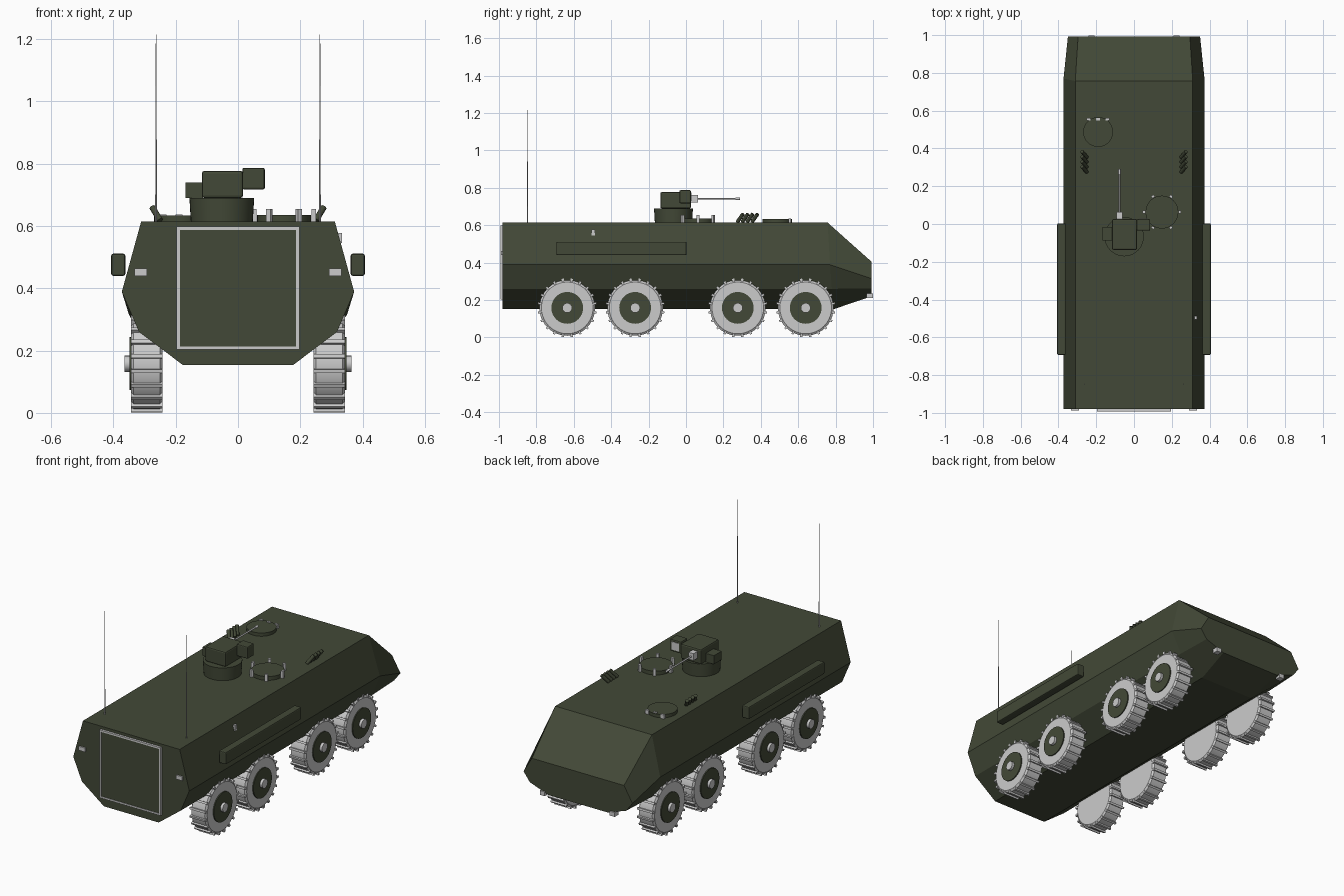
import bpy, bmesh
from math import sin, cos, pi, radians
from mathutils import Vector, Matrix

if "Cube" in bpy.data.objects:
    bpy.data.objects.remove(bpy.data.objects["Cube"])

green = bpy.data.materials.new("olive_paint")
green.diffuse_color = (0.055, 0.066, 0.038, 1)
green.use_nodes = True
green.node_tree.nodes["Principled BSDF"].inputs["Base Color"].default_value = green.diffuse_color


def finish(name, bm, mat=None, smooth=False):
    bmesh.ops.recalc_face_normals(bm, faces=bm.faces[:])
    me = bpy.data.meshes.new(name)
    bm.to_mesh(me)
    bm.free()
    ob = bpy.data.objects.new(name, me)
    bpy.context.collection.objects.link(ob)
    if mat:
        me.materials.append(mat)
    if smooth:
        bpy.context.view_layer.objects.active = ob
        bpy.ops.object.select_all(action='DESELECT')
        ob.select_set(True)
        bpy.ops.object.shade_smooth_by_angle(angle=radians(35))
    return ob


def add_box(bm, lo, hi, rot=None):
    lo, hi = Vector(lo), Vector(hi)
    m = Matrix.Translation((lo + hi) / 2) @ Matrix.Diagonal((*(hi - lo), 1))
    bmesh.ops.create_cube(bm, size=1, matrix=(rot @ m) if rot else m)


def box(name, lo, hi, mat=None, bevel=0):
    bm = bmesh.new()
    add_box(bm, lo, hi)
    ob = finish(name, bm, mat)
    if bevel:
        mod = ob.modifiers.new("bevel", 'BEVEL')
        mod.width, mod.segments = bevel, 2
    return ob


def rod(name, a, b, r1, r2=None, mat=None, seg=32):
    a, b = Vector(a), Vector(b)
    d = b - a
    m = Matrix.Translation((a + b) / 2) @ d.to_track_quat('Z', 'Y').to_matrix().to_4x4()
    bm = bmesh.new()
    bmesh.ops.create_cone(bm, cap_ends=True, segments=seg, radius1=r1,
                          radius2=r1 if r2 is None else r2, depth=d.length, matrix=m)
    return finish(name, bm, mat, True)


# Hull: three eight-sided sections, listed as half profiles (x, y, z) from top to bottom
sections = [
    [(0.311, -0.98, 0.614), (0.373, -0.98, 0.389), (0.318, -0.98, 0.26), (0.176, -0.98, 0.153)],
    [(0.311, 0.757, 0.614), (0.373, 0.77, 0.389), (0.318, 0.78, 0.26), (0.176, 0.795, 0.153)],
    [(0.296, 0.992, 0.405), (0.35, 0.992, 0.315), (0.31, 0.992, 0.262), (0.19, 0.992, 0.22)],
]
bm = bmesh.new()
rings = []
for half in sections:
    pts = half + [(-x, y, z) for x, y, z in reversed(half)]
    rings.append([bm.verts.new(p) for p in pts])
for a, b in zip(rings, rings[1:]):
    for i in range(8):
        j = (i + 1) % 8
        bm.faces.new((a[i], a[j], b[j], b[i]))
bm.faces.new(rings[0])
bm.faces.new(rings[-1])
finish("hull", bm, green)

# Ramp with grey frame
bm = bmesh.new()
for s in (-1, 1):
    add_box(bm, (s * 0.197, -0.993, 0.203), (s * 0.186, -0.975, 0.598))
add_box(bm, (-0.197, -0.993, 0.203), (0.197, -0.975, 0.213))
add_box(bm, (-0.197, -0.993, 0.588), (0.197, -0.975, 0.598))
finish("ramp_frame", bm)
box("ramp_panel", (-0.186, -0.99, 0.213), (0.186, -0.97, 0.588), green)


# Wheel: lathed tyre, lugs, disc and hub
def wheel(tag, s, y):
    cz, n = 0.158, 40
    at = lambda x, r, a: (s * x, y + r * cos(a), cz + r * sin(a))
    bm = bmesh.new()
    prof = [(0.243, 0.138), (0.251, 0.149), (0.335, 0.149), (0.343, 0.138)]
    loops = [[bm.verts.new(at(x, r, 2 * pi * i / n)) for i in range(n)] for x, r in prof]
    for a, b in zip(loops, loops[1:]):
        for i in range(n):
            j = (i + 1) % n
            bm.faces.new((a[i], a[j], b[j], b[i]))
    bm.faces.new(loops[0])
    bm.faces.new(loops[-1])
    finish("tyre_" + tag, bm, None, True)
    bm = bmesh.new()
    for i in range(20):
        rot = Matrix.Translation((s * 0.293, y, cz)) @ Matrix.Rotation(2 * pi * (i + 0.5) / 20, 4, 'X')
        add_box(bm, (-0.05, -0.006, 0.14), (0.05, 0.006, 0.158), rot)
    finish("tread_" + tag, bm)
    rod("wheel_disc_" + tag, (s * 0.3, y, cz), (s * 0.349, y, cz), 0.085, mat=green)
    rod("wheel_hub_" + tag, (s * 0.34, y, cz), (s * 0.364, y, cz), 0.026, seg=16)


for s, side in ((-1, "left"), (1, "right")):
    for i, y in enumerate((-0.635, -0.272, 0.277, 0.64)):
        wheel(f"{side}_{i + 1}", s, y)
    # Side stowage, lights, antenna
    box("side_bin_" + side, (min(s * 0.362, s * 0.407), -0.693, 0.44),
        (max(s * 0.362, s * 0.407), 0.003, 0.511), green, 0.006)
    box("tail_light_" + side, (s * 0.3125 - 0.0205, -0.988, 0.44),
        (s * 0.3125 + 0.0205, -0.97, 0.463))
    box("headlight_" + side, (s * 0.225 - 0.016, 0.965, 0.21), (s * 0.225 + 0.016, 0.999, 0.235))
    rod("antenna_" + side, (s * 0.263, -0.848, 0.61), (s * 0.263, -0.848, 1.215), 0.003, 0.001, seg=8)
    # Four smoke tubes leaning forward and outward
    for i in range(4):
        y = 0.275 + i * 0.026
        rod(f"smoke_tube_{side}_{i + 1}", (s * 0.25, y, 0.618), (s * 0.275, y + 0.03, 0.66),
            0.01, mat=green, seg=12)

# Small marker box on the right side
box("side_marker", (0.31, -0.506, 0.545), (0.334, -0.486, 0.577))

# Roof hatches with periscopes
rod("commander_hatch", (0.148, 0.063, 0.6), (0.148, 0.063, 0.636), 0.087, mat=green)
bm = bmesh.new()
for i in range(6):
    rot = Matrix.Translation((0.148, 0.063, 0)) @ Matrix.Rotation(i * pi / 3, 4, 'Z')
    add_box(bm, (0.088, -0.008, 0.61), (0.102, 0.008, 0.655), rot)
finish("commander_periscopes", bm)
rod("driver_hatch", (-0.19, 0.487, 0.6), (-0.19, 0.487, 0.633), 0.079, mat=green)
bm = bmesh.new()
for x in (-0.24, -0.19, -0.14):
    add_box(bm, (x - 0.011, 0.549, 0.61), (x + 0.011, 0.561, 0.637))
finish("driver_periscopes", bm)

# Remote weapon station
rod("turret_base", (-0.052, -0.067, 0.605), (-0.052, -0.067, 0.69), 0.099, 0.104, green, 40)
box("weapon_housing", (-0.116, -0.137, 0.69), (0.016, 0.027, 0.777), green, 0.008)
box("ammo_box", (-0.168, -0.087, 0.69), (-0.112, -0.016, 0.74), green)
box("sight_box", (0.014, -0.035, 0.717), (0.086, 0.026, 0.787), green, 0.006)
box("sight_lens", (0.026, 0.02, 0.729), (0.074, 0.029, 0.775))
box("gun_mantlet", (-0.093, 0.02, 0.722), (-0.061, 0.064, 0.762))
rod("gun_barrel", (-0.077, 0.05, 0.742), (-0.077, 0.288, 0.742), 0.0045, seg=12)
rod("gun_muzzle", (-0.077, 0.265, 0.742), (-0.077, 0.29, 0.742), 0.007, seg=12)
